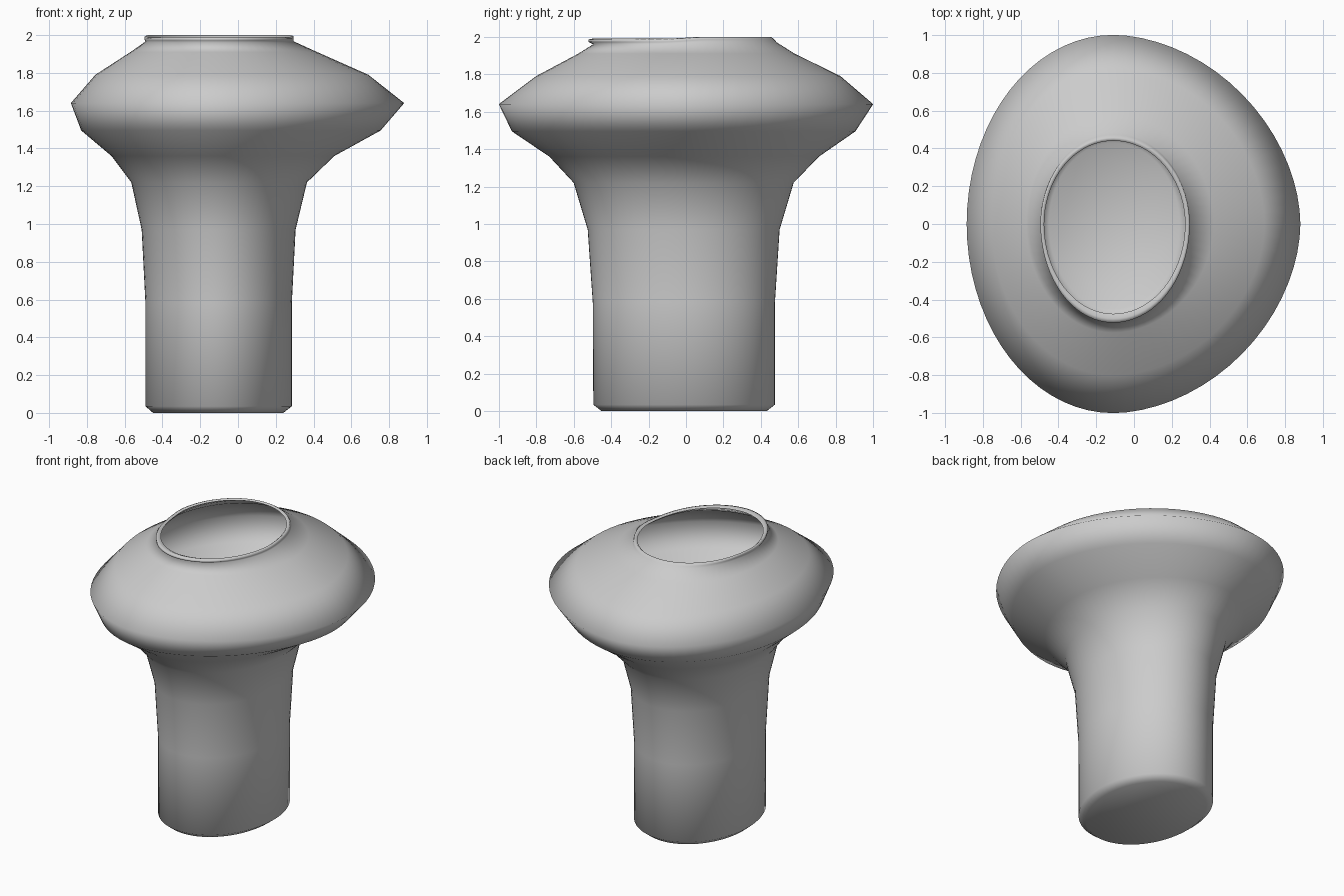
import bpy, bmesh, math

CX = -0.11      # axis of the stem and mouth
SEG = 72

# rings: left x, right x, front y, back y, front z, back z, roundness of right side
RINGS = [
    (-0.45, 0.24, -0.45, 0.43, 0.00, 0.00, 2.0),
    (-0.49, 0.285, -0.495, 0.475, 0.035, 0.035, 2.0),
    (-0.49, 0.285, -0.498, 0.475, 0.58, 0.58, 2.0),
    (-0.51, 0.305, -0.525, 0.50, 0.97, 0.97, 2.0),
    (-0.565, 0.365, -0.60, 0.575, 1.22, 1.22, 1.95),
    (-0.67, 0.51, -0.73, 0.71, 1.36, 1.36, 1.9),
    (-0.83, 0.755, -0.93, 0.905, 1.495, 1.495, 1.85),
    (-0.885, 0.88, -1.00, 1.00, 1.64, 1.64, 1.85),
    (-0.755, 0.69, -0.80, 0.825, 1.79, 1.79, 1.9),
    (-0.57, 0.42, -0.575, 0.58, 1.91, 1.91, 1.95),
    (-0.49, 0.295, -0.495, 0.485, 1.96, 1.97, 2.0),
    # rolled lip: bulges at the front, runs straight at the back
    (-0.495, 0.295, -0.522, 0.472, 1.972, 1.985, 2.0),
    (-0.495, 0.295, -0.522, 0.458, 1.985, 1.997, 2.0),
    (-0.485, 0.283, -0.50, 0.45, 1.99, 2.00, 2.0),
    (-0.475, 0.27, -0.475, 0.44, 1.98, 1.99, 2.0),
]


def ring_point(ring, t):
    left, right, front, back, z_front, z_back, power = ring
    c, s = math.cos(t), math.sin(t)
    e = 2 / power if c > 0 else 1.0
    ax = right - CX if c > 0 else CX - left
    ay = back if s > 0 else -front
    x = CX + math.copysign(ax * abs(c) ** e, c)
    y = math.copysign(ay * abs(s) ** e, s)
    k = min(1.0, max(0.0, (s + 0.25) / 0.5))
    k = k * k * (3 - 2 * k)
    return x, y, z_front + (z_back - z_front) * k


# hollow vase body: a loft through the rings, closed at the base
bm = bmesh.new()
loops = [[bm.verts.new(ring_point(r, 2 * math.pi * i / SEG)) for i in range(SEG)]
         for r in RINGS]
for low, high in zip(loops, loops[1:]):
    for i in range(SEG):
        j = (i + 1) % SEG
        bm.faces.new((low[i], low[j], high[j], high[i]))
bm.faces.new(loops[0][::-1])

mesh = bpy.data.meshes.new("vase_body")
bm.to_mesh(mesh)
bm.free()
vase = bpy.data.objects.new("vase_body", mesh)
bpy.context.collection.objects.link(vase)
for p in mesh.polygons:
    p.use_smooth = True
